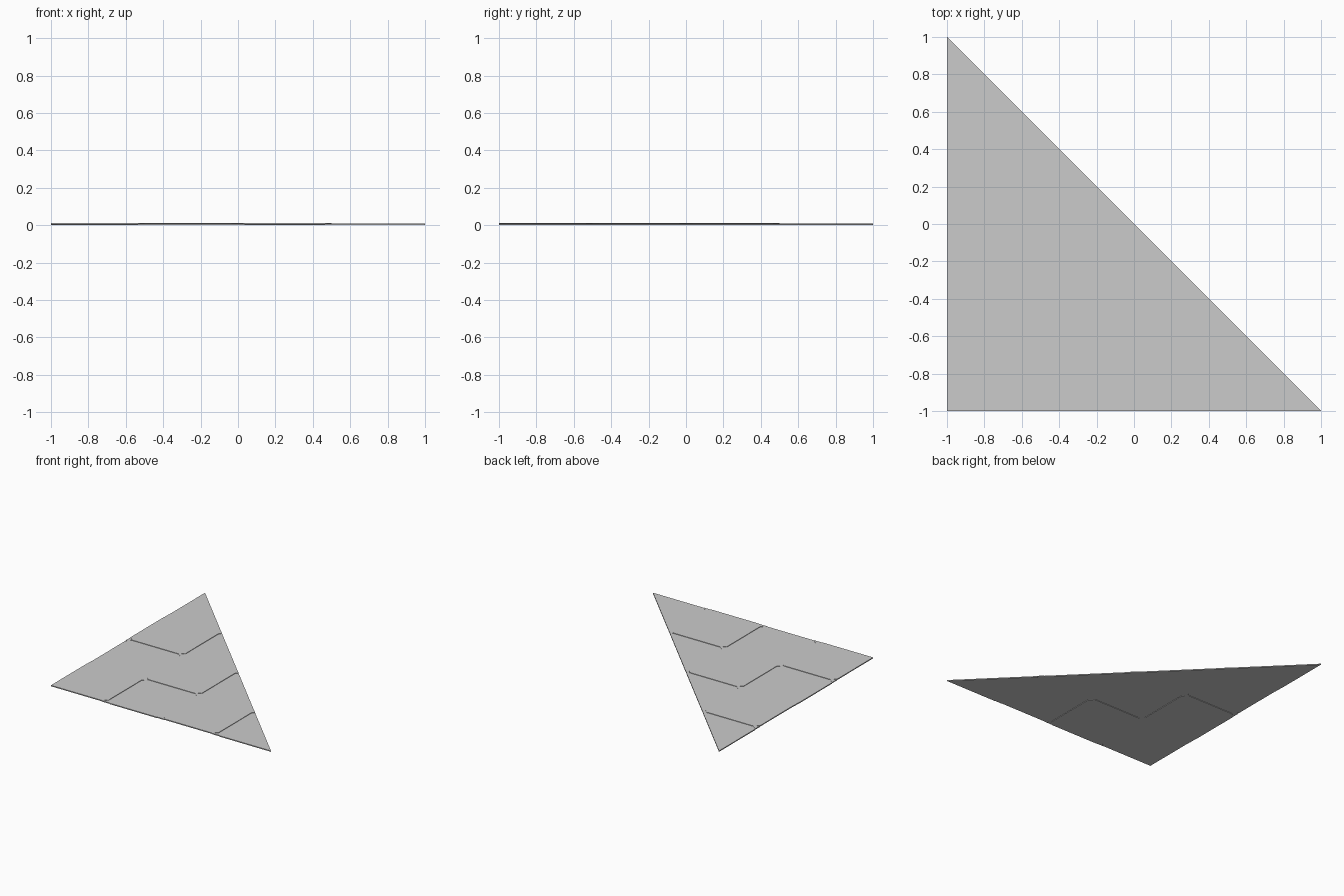
import bpy, bmesh
from mathutils import Vector

if "Cube" in bpy.data.objects:
    bpy.data.objects.remove(bpy.data.objects["Cube"])

STEP, CUT = 0.5, 0.035          # tile pitch, corner cut
HIGH, LOW, STUD = (0.004, 0.012), (0.0, 0.008), (0.002, 0.010)


def clip(poly, n, d):
    """Keep the part of a polygon where n.p <= d."""
    out = []
    n = Vector(n)
    for a, b in zip(poly, poly[1:] + poly[:1]):
        fa, fb = n.dot(a) - d, n.dot(b) - d
        if fa <= 1e-7:
            out.append(a)
        if (fa < -1e-7 and fb > 1e-7) or (fa > 1e-7 and fb < -1e-7):
            out.append(a.lerp(b, fa / (fa - fb)))
    return out


def prism(name, poly, zr):
    """Extrude the polygon, trimmed to the triangular outline."""
    poly = [Vector(p) for p in poly]
    for n, d in (((-1, 0), 1), ((0, -1), 1), ((1, 1), 0)):
        poly = clip(poly, n, d)
    if len(poly) < 3:
        return
    bm = bmesh.new()
    face = bm.faces.new([bm.verts.new((p.x, p.y, zr[0])) for p in poly])
    if face.calc_area() > 1e-5:
        res = bmesh.ops.extrude_face_region(bm, geom=[face], use_keep_orig=True)
        for v in res["geom"]:
            if isinstance(v, bmesh.types.BMVert):
                v.co.z = zr[1]
        bmesh.ops.recalc_face_normals(bm, faces=bm.faces)
        me = bpy.data.meshes.new(name)
        bm.to_mesh(me)
        bpy.context.collection.objects.link(bpy.data.objects.new(name, me))
    bm.free()


# checkerboard of raised and lowered tiles with cut inner corners
for i in range(4):
    for j in range(4 - i):
        x0, y0 = -1 + i * STEP, -1 + j * STEP
        x1, y1 = x0 + STEP, y0 + STEP
        poly = []
        for cx, cy, sx, sy, flip in ((x0, y0, 1, 1, 0), (x1, y0, -1, 1, 1),
                                     (x1, y1, -1, -1, 0), (x0, y1, 1, -1, 1)):
            if (cx, cy) in ((-1, -1), (1, -1), (-1, 1)):
                poly.append((cx, cy))
                continue
            pair = [(cx, cy + sy * CUT), (cx + sx * CUT, cy)]
            poly += pair[::-1] if flip else pair
        raised = (i + j) % 2 == 0
        prism("raised_tile" if raised else "lowered_tile", poly, HIGH if raised else LOW)

# diamond studs where the tiles meet
for i in range(5):
    for j in range(5 - i):
        x, y = -1 + i * STEP, -1 + j * STEP
        if (i, j) in ((0, 0), (4, 0), (0, 4)):
            continue
        prism("diamond_stud", [(x - CUT, y), (x, y - CUT), (x + CUT, y), (x, y + CUT)], STUD)
